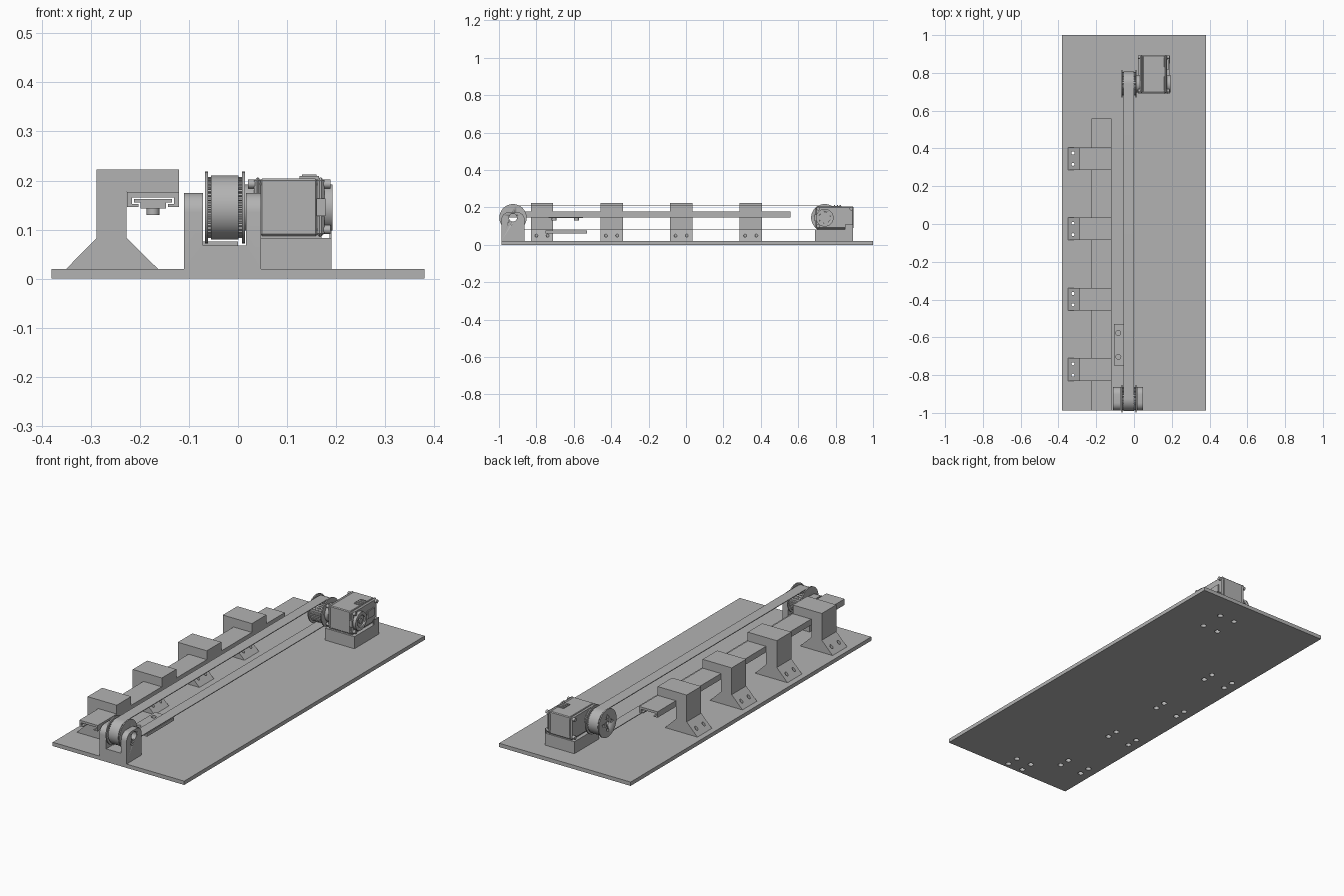
import bpy, bmesh, math
from mathutils import Matrix, Vector

cube = bpy.data.objects.get("Cube")
if cube:
    bpy.data.objects.remove(cube, do_unlink=True)

grey = bpy.data.materials.new("plain_grey")
grey.use_nodes = True
GREY = (0.45, 0.45, 0.45, 1)
grey.diffuse_color = GREY
grey.node_tree.nodes["Principled BSDF"].inputs["Base Color"].default_value = GREY


def finish(bm, name, smooth=False):
    bmesh.ops.recalc_face_normals(bm, faces=bm.faces)
    me = bpy.data.meshes.new(name)
    bm.to_mesh(me)
    bm.free()
    ob = bpy.data.objects.new(name, me)
    bpy.context.scene.collection.objects.link(ob)
    me.materials.append(grey)
    if smooth:
        bpy.ops.object.select_all(action='DESELECT')
        ob.select_set(True)
        bpy.context.view_layer.objects.active = ob
        bpy.ops.object.shade_smooth_by_angle(angle=math.radians(30))
    return ob


def box(name, x, y, z, bevel=0):
    bm = bmesh.new()
    size = Vector((x[1] - x[0], y[1] - y[0], z[1] - z[0]))
    mid = Vector((sum(x), sum(y), sum(z))) / 2
    bmesh.ops.create_cube(bm, size=1, matrix=Matrix.Translation(mid) @ Matrix.Diagonal((*size, 1)))
    if bevel:
        bmesh.ops.bevel(bm, geom=bm.edges[:], offset=bevel, segments=1, affect='EDGES')
    return finish(bm, name)


def prism(name, pts, axis, lo, hi, smooth=False):
    """Extrude a profile: (x, z) points along y, or (y, z) points along x."""
    bm = bmesh.new()
    place = (lambda a, b, d: (d, a, b)) if axis == 'x' else (lambda a, b, d: (a, d, b))
    face = bm.faces.new([bm.verts.new(place(a, b, lo)) for a, b in pts])
    new = bmesh.ops.extrude_face_region(bm, geom=[face])['geom']
    step = Vector(place(0, 0, hi - lo))
    bmesh.ops.translate(bm, verts=[v for v in new if isinstance(v, bmesh.types.BMVert)], vec=step)
    return finish(bm, name, smooth)


def arc(cy, cz, r, a0, a1, n):
    return [(cy + r * math.cos(math.radians(a0 + (a1 - a0) * i / n)),
             cz + r * math.sin(math.radians(a0 + (a1 - a0) * i / n))) for i in range(n + 1)]


def disc(name, y, z, r, lo, hi):
    return prism(name, arc(y, z, r, 0, 360, 48)[:-1], 'x', lo, hi, True)


def upright(bm, x, y, r, z0, z1):
    bmesh.ops.create_cone(bm, cap_ends=True, segments=24, radius1=r, radius2=r, depth=z1 - z0,
                          matrix=Matrix.Translation((x, y, (z0 + z1) / 2)))


def cut(target, cutter):
    mod = target.modifiers.new("cut", 'BOOLEAN')
    mod.operation, mod.solver, mod.object = 'DIFFERENCE', 'EXACT', cutter
    bpy.context.view_layer.update()
    deps = bpy.context.evaluated_depsgraph_get()
    me = bpy.data.meshes.new_from_object(target.evaluated_get(deps))
    target.modifiers.clear()
    target.data = me
    bpy.data.objects.remove(cutter, do_unlink=True)


def drill(target, spots, r, z0, z1):
    bm = bmesh.new()
    for x, y in spots:
        upright(bm, x, y, r, z0, z1)
    cut(target, finish(bm, "drill_cutter"))


FRONT_Y, REAR_Y, AXLE_Z = -0.925, 0.742, 0.145
bracket_ys = [-0.77 + 0.372 * i for i in range(4)]

# Base plate with screw holes under every mount
base = box("base_plate", (-0.38, 0.38), (-0.987, 1), (0, 0.02))
spots = [(x, y + d) for y in bracket_ys for x in (-0.323, -0.193) for d in (-0.03, 0.03)]
spots += [(x, FRONT_Y + d) for x in (-0.075, 0.015) for d in (-0.033, 0.033)]
spots += [(x, 0.79 + d) for x in (0.065, 0.155) for d in (-0.065, 0.065)]
drill(base, spots, 0.014, -0.01, 0.03)

# Hooked brackets that hang the rail
hook = [(-0.35, 0.02), (-0.163, 0.02), (-0.227, 0.083), (-0.227, 0.177),
        (-0.12, 0.177), (-0.12, 0.223), (-0.288, 0.223), (-0.288, 0.083)]
for i, y in enumerate(bracket_ys):
    bracket = prism(f"rail_bracket_{i + 1}", hook, 'y', y - 0.06, y + 0.06)
    drill(bracket, [(x, y + d) for x in (-0.323, -0.193) for d in (-0.03, 0.03)], 0.008, 0, 0.08)

# C-shaped rail with the slider inside it
rail_x = -0.173


def mirrored(half):
    return [(rail_x + a, z) for a, z in half] + [(rail_x - a, z) for a, z in reversed(half)]


prism("rail", mirrored([(0.053, 0.177), (0.053, 0.146), (0.03, 0.146), (0.03, 0.152),
                        (0.043, 0.152), (0.043, 0.165)]), 'y', -0.987, 0.558)
prism("slider", mirrored([(0.039, 0.162), (0.039, 0.155), (0.026, 0.155), (0.026, 0.143)]),
      'y', -0.735, -0.55)
bm = bmesh.new()
for y in (-0.705, -0.585):
    upright(bm, rail_x, y, 0.013, 0.130, 0.144)
finish(bm, "slider_bolts", True)

# Clamp plate under the lower belt run
clamp = box("belt_clamp_plate", (-0.107, 0), (-0.75, -0.53), (0.06, 0.076))
drill(clamp, [(-0.083, y) for y in (-0.703, -0.577)], 0.013, 0.05, 0.09)

# Front idler fork
side = [(-0.987, 0.02), (-0.863, 0.02)] + arc(-0.903, 0.135, 0.04, 0, 90, 8) \
    + arc(-0.947, 0.135, 0.04, 90, 180, 8)
fork = prism("idler_fork", side, 'x', -0.11, 0.047, True)
cut(fork, box("fork_slot", (-0.071, 0.016), (-1.1, -0.8), (0.068, 0.3)))
cut(fork, disc("fork_bore", FRONT_Y, AXLE_Z, 0.021, -0.2, 0.1))
drill(fork, [(x, FRONT_Y + d) for x in (-0.075, 0.015) for d in (-0.033, 0.033)], 0.008, 0, 0.05)


# Toothed pulleys with a flange on both ends
def pulley(name, y, holes):
    teeth = 40
    prof = []
    for i in range(teeth):
        for off, r in ((0, 0.062), (0.45, 0.062), (0.55, 0.057), (0.9, 0.057)):
            a = math.tau * (i + off) / teeth
            prof.append((y + r * math.cos(a), AXLE_Z + r * math.sin(a)))
    parts = [prism(name + "_drum", prof, 'x', -0.061, 0.008),
             disc(name + "_outer_flange", y, AXLE_Z, 0.073, -0.067, -0.061),
             disc(name + "_inner_flange", y, AXLE_Z, 0.073, 0.008, 0.014)]
    for part in parts:
        for dy, dz, r in holes:
            cut(part, disc("bore_cutter", y + dy, AXLE_Z + dz, r, -0.1, 0.05))


pulley("idler_pulley", FRONT_Y, [(0, 0, 0.021)])
ring = [(0.035 * dy, 0.035 * dz, 0.007) for dy, dz in ((1, 0), (0, 1), (-1, 0), (0, -1))]
pulley("drive_pulley", REAR_Y, [(0, 0, 0.011)] + ring)


# Belt loop running around both pulleys
def loop(r):
    return arc(REAR_Y, AXLE_Z, r, -90, 90, 28) + arc(FRONT_Y, AXLE_Z, r, 90, 270, 28)


belt = prism("belt", loop(0.0655), 'x', -0.055, 0.001, True)
cut(belt, prism("belt_cutter", loop(0.0618), 'x', -0.2, 0.2))

# Motor pedestal
pedestal = box("motor_pedestal", (0.02, 0.19), (0.69, 0.893), (0.02, 0.083))
drill(pedestal, [(x, 0.79 + d) for x in (0.065, 0.155) for d in (-0.065, 0.065)], 0.008, 0, 0.06)
box("pedestal_lip", (0.186, 0.19), (0.85, 0.893), (0.083, 0.108))

# Motor body, split into a main case and end caps
box("motor_seat", (0.04, 0.17), (0.7, 0.885), (0.083, 0.09))
box("motor_case", (0.045, 0.162), (0.695, 0.893), (0.087, 0.204), 0.004)
for name, x in (("motor_front_cap", (0.033, 0.047)), ("motor_rear_cap", (0.16, 0.176))):
    box(name, x, (0.693, 0.896), (0.086, 0.206), 0.006)

# Output horns on both faces
disc("output_horn", REAR_Y, AXLE_Z, 0.047, 0.014, 0.034)
rear = disc("rear_horn", REAR_Y, AXLE_Z, 0.047, 0.175, 0.193)
cut(rear, disc("horn_recess", REAR_Y, AXLE_Z, 0.03, 0.186, 0.25))
disc("rear_hub", REAR_Y, AXLE_Z, 0.013, 0.18, 0.191)

# Corner screws and cable sockets
for i, (y, z) in enumerate([(0.883, 0.1), (0.883, 0.193), (0.706, 0.1), (0.706, 0.193)]):
    disc(f"case_screw_{i + 1}", y, z, 0.009, 0.02, 0.188)
box("top_socket", (0.125, 0.165), (0.78, 0.832), (0.2, 0.209))
for i in range(3):
    y = 0.79 + 0.016 * i
    box(f"socket_pin_{i + 1}", (0.13, 0.16), (y, y + 0.007), (0.205, 0.212))
box("front_socket", (0.16, 0.178), (0.687, 0.7), (0.128, 0.163))
box("rear_socket", (0.172, 0.182), (0.815, 0.87), (0.125, 0.165))
